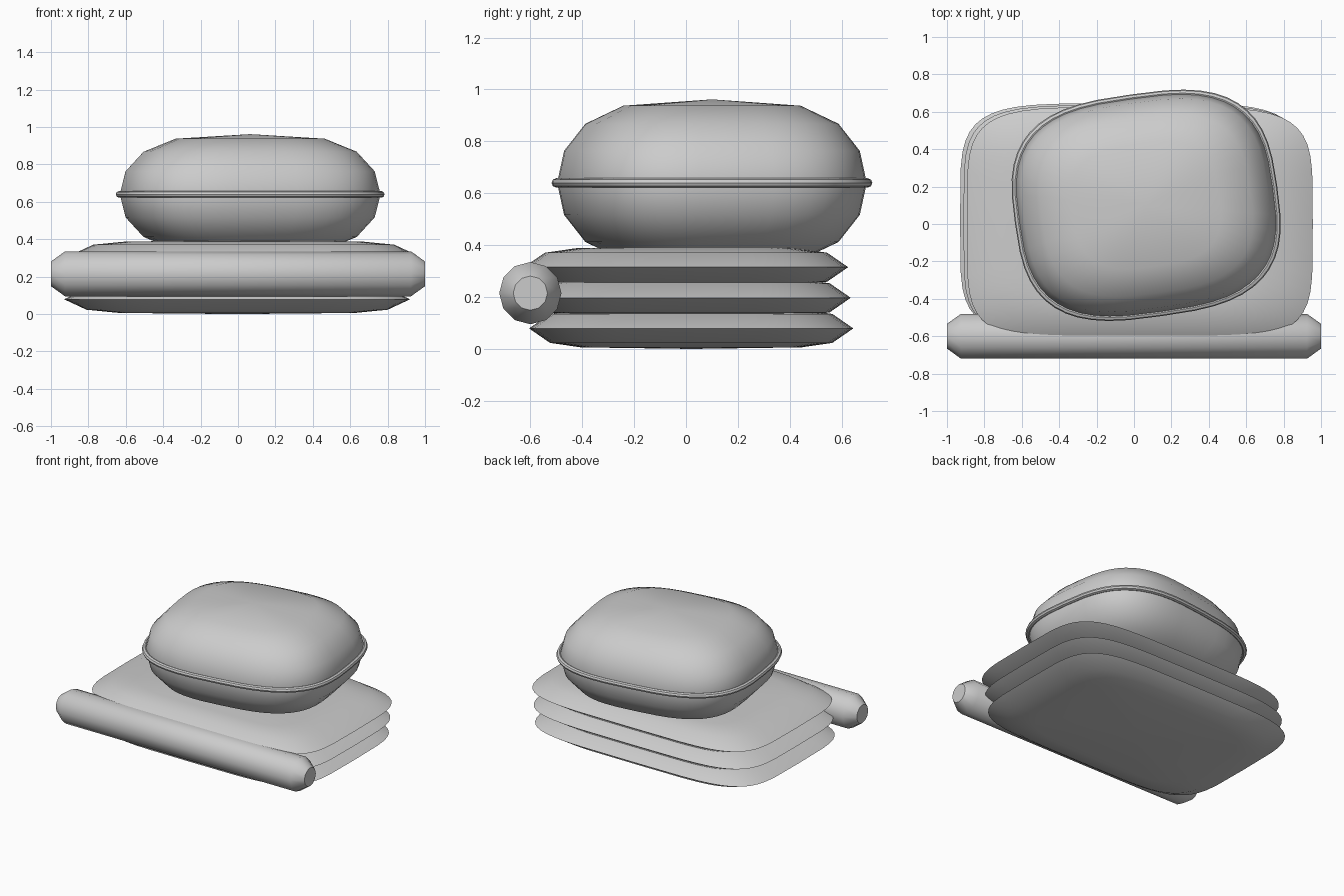
import bpy
from math import sin, cos, pi, radians, copysign
from mathutils import Matrix

if "Cube" in bpy.data.objects:
    bpy.data.objects.remove(bpy.data.objects["Cube"])


def power(v, e):
    return copysign(abs(v) ** e, v)


def outline(hx, hy, e, n):
    """Rounded-rectangle (superellipse) outline."""
    return [(hx * power(cos(2 * pi * i / n), e), hy * power(sin(2 * pi * i / n), e))
            for i in range(n)]


def loft(name, rings, matrix, closed=False, poles=None, angle=40):
    """Skin equal-sized rings; join in a loop, or end in poles or flat caps."""
    n, m = len(rings[0]), len(rings)
    verts = [p for r in rings for p in r]
    faces = []
    for k in range(m if closed else m - 1):
        a, b = k * n, ((k + 1) % m) * n
        faces += [(a + i, a + (i + 1) % n, b + (i + 1) % n, b + i) for i in range(n)]
    if poles:
        lo, hi = len(verts), len(verts) + 1
        verts += poles
        top = (m - 1) * n
        faces += [((i + 1) % n, i, lo) for i in range(n)]
        faces += [(top + i, top + (i + 1) % n, hi) for i in range(n)]
    elif not closed:
        faces += [tuple(reversed(range(n))), tuple(range((m - 1) * n, m * n))]
    mesh = bpy.data.meshes.new(name)
    mesh.from_pydata(verts, [], faces)
    mesh.polygons.foreach_set("use_smooth", [True] * len(faces))
    mesh.set_sharp_from_angle(angle=radians(angle))
    mesh.update()
    ob = bpy.data.objects.new(name, mesh)
    ob.matrix_world = matrix
    bpy.context.collection.objects.link(ob)
    return ob


def pillow(name, hx, hy, hz, e_plan, e_side, steps, matrix, n=48):
    """Superellipsoid pad: plan outline shrunk along a rounded side profile."""
    base = outline(hx, hy, e_plan, n)
    rings = []
    for a in steps:
        r, z = cos(radians(a)) ** e_side, hz * sin(radians(a))
        rings.append([(x * r, y * r, z) for x, y in base])
    return loft(name, rings, matrix, poles=[(0, 0, -hz), (0, 0, hz)])


# Three stacked folded blankets, each shifted slightly
for i in range(3):
    pillow(f"folded_blanket_{i + 1}", 0.925, 0.625, 0.079, 0.4, 0.4,
           (-67.5, -45, 0, 45, 67.5),
           Matrix.Translation((-0.005 + 0.018 * i, 0.02 - 0.01 * i, 0.079 + 0.118 * i)))

# Seat cushion, turned a little
place = Matrix.Translation((0.065, 0.1, 0.64)) @ Matrix.Rotation(radians(8), 4, 'Z')
pillow("cushion", 0.687, 0.577, 0.322, 0.67, 0.58,
       (-67.5, -45, -22.5, 0, 22.5, 45, 67.5), place)

# Piping around the cushion seam
t = 0.018
loft("cushion_piping",
     [[(x, y, t * sin(2 * pi * k / 8)) for x, y in
       outline(0.69 + t * cos(2 * pi * k / 8), 0.58 + t * cos(2 * pi * k / 8), 0.67, 48)]
      for k in range(8)][::1], place, closed=True)

# Bolster roll along the front
loft("bolster",
     [[(x, r * cos(2 * pi * k / 12), r * sin(2 * pi * k / 12)) for k in range(12)]
      for x, r in ((-1, 0.066), (-0.925, 0.12), (0.925, 0.12), (1, 0.066))],
     Matrix.Translation((0, -0.6, 0.215)))
